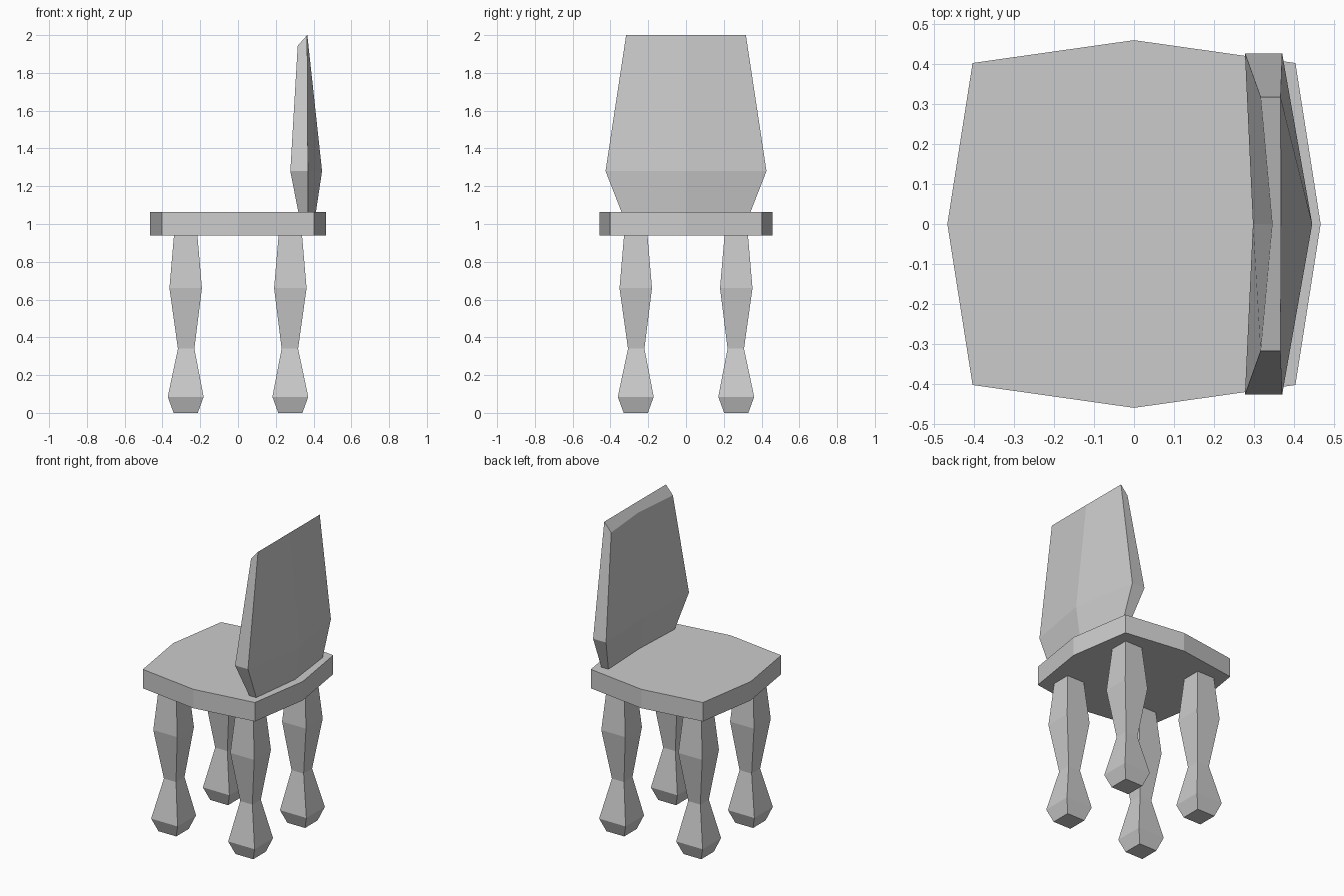
import bpy

if "Cube" in bpy.data.objects:
    bpy.data.objects.remove(bpy.data.objects["Cube"])


def loft(name, rings):
    """Join equal-length rings of points into a closed, flat-shaded solid."""
    n = len(rings[0])
    verts = [p for ring in rings for p in ring]
    faces = [tuple(reversed(range(n))), tuple(range(len(verts) - n, len(verts)))]
    for r in range(len(rings) - 1):
        a, b = r * n, (r + 1) * n
        for i in range(n):
            j = (i + 1) % n
            faces.append((a + i, a + j, b + j, b + i))
    mesh = bpy.data.meshes.new(name)
    mesh.from_pydata(verts, [], faces)
    mesh.update()
    obj = bpy.data.objects.new(name, mesh)
    bpy.context.collection.objects.link(obj)
    return obj


# Seat: square slab with bowed sides
outline = [(-0.403, -0.402), (0, -0.459), (0.403, -0.402), (0.466, 0),
           (0.403, 0.402), (0, 0.459), (-0.403, 0.402), (-0.466, 0)]
loft("seat", [[(x, y, z) for x, y in outline] for z in (0.94, 1.063)])

# Legs: four-sided turned profile of (height, outer half width, inner half width)
profile = [(0, 0.064, 0.064), (0.085, 0.095, 0.095), (0.34, 0.041, 0.046),
           (0.66, 0.086, 0.086), (0.94, 0.062, 0.062)]
for side, sx in (("left", -1), ("right", 1)):
    for end, sy in (("front", -1), ("back", 1)):
        cx, cy = 0.277 * sx, 0.266 * sy
        rings = []
        for z, outer, inner in profile:
            x0, x1 = sorted((cx + sx * outer, cx - sx * inner))
            y0, y1 = sorted((cy + sy * outer, cy - sy * inner))
            rings.append([(x0, y0, z), (x1, y0, z), (x1, y1, z), (x0, y1, z)])
        loft(f"{end}_{side}_leg", rings)

# Backrest levels: front z, back z, front x (side, middle),
# back x (side, middle), half width
levels = [(1.06, 1.06, 0.32, 0.335, 0.37, 0.412, 0.34),
          (1.28, 1.28, 0.277, 0.297, 0.37, 0.445, 0.426),
          (1.943, 2.0, 0.316, 0.345, 0.366, 0.367, 0.317)]
rings = []
for zf, zb, fs, fm, bs, bm, w in levels:
    rings.append([(fs, -w, zf), (bs, -w, zb), (bm, 0, zb),
                  (bs, w, zb), (fs, w, zf), (fm, 0, zf)])
loft("backrest", rings)
